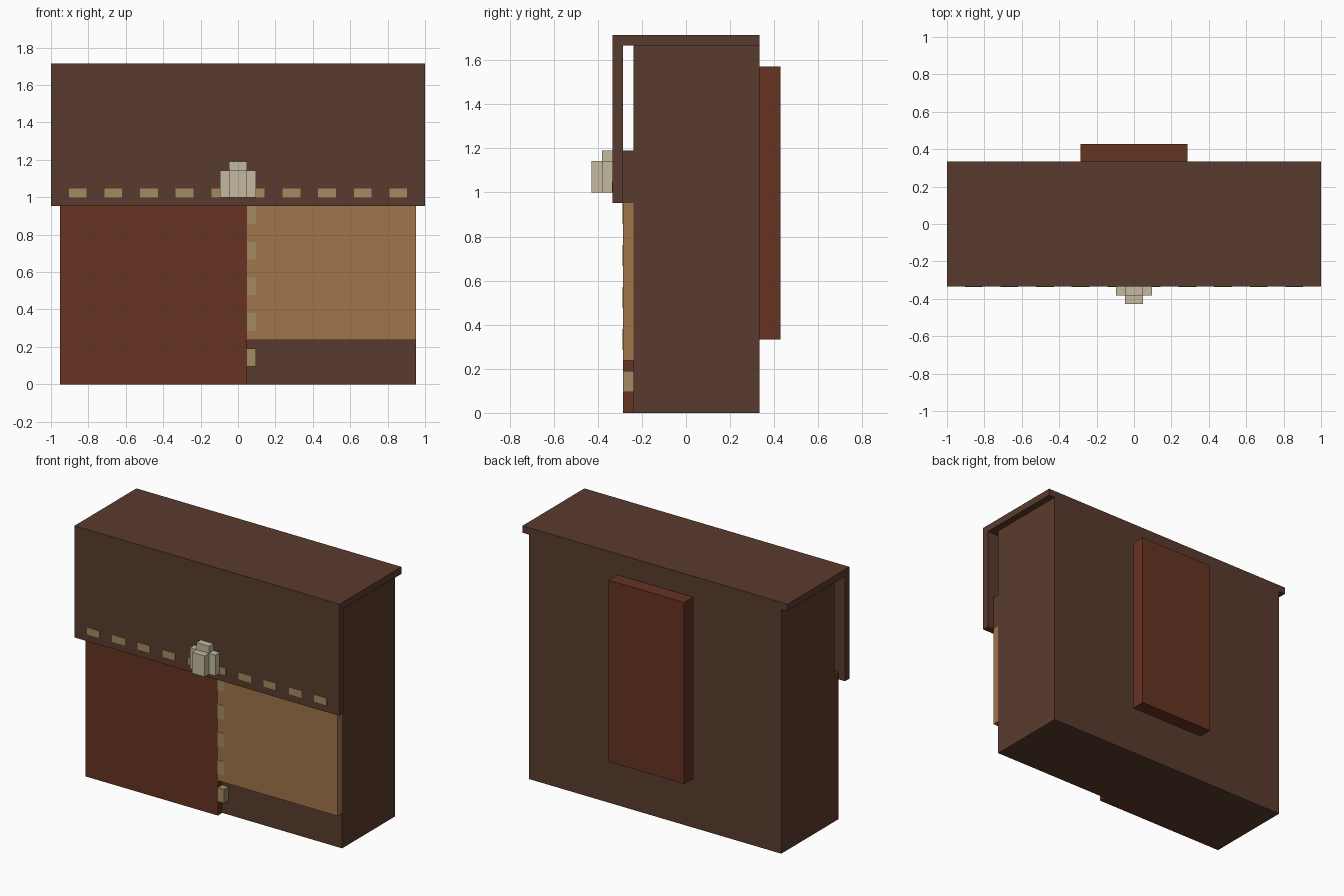
import bpy
import bmesh

U = 1 / 21  # one modelling unit: the lid is 42 units wide

if "Cube" in bpy.data.objects:
    bpy.data.objects.remove(bpy.data.objects["Cube"], do_unlink=True)


def material(name, rgb):
    """Flat material from 0-255 display colour, stored as linear values."""
    lin = [((c / 255 + 0.055) / 1.055) ** 2.4 for c in rgb] + [1.0]
    mat = bpy.data.materials.new(name)
    mat.use_nodes = True
    mat.diffuse_color = lin
    mat.node_tree.nodes["Principled BSDF"].inputs["Base Color"].default_value = lin
    return mat


dark_brown = material("dark brown leather", (90, 59, 46))
red_brown = material("red brown leather", (102, 51, 34))
tan = material("tan leather", (160, 117, 75))
thread = material("pale thread", (163, 138, 98))
metal = material("pale clasp metal", (195, 186, 160))


def finish(name, bm, mat):
    bmesh.ops.recalc_face_normals(bm, faces=bm.faces)
    mesh = bpy.data.meshes.new(name)
    bm.to_mesh(mesh)
    bm.free()
    mesh.materials.append(mat)
    obj = bpy.data.objects.new(name, mesh)
    bpy.context.collection.objects.link(obj)
    return obj


def boxes(name, mat, *ranges):
    """One object from boxes given as x, y and z ranges in units."""
    bm = bmesh.new()
    for spans in ranges:
        verts = bmesh.ops.create_cube(bm, size=1)["verts"]
        for v in verts:
            for i, (lo, hi) in enumerate(spans):
                v.co[i] = (hi if v.co[i] > 0 else lo) * U
    return finish(name, bm, mat)


# Main case
boxes("case_body", dark_brown, ((-20, 20), (-5, 7), (0, 35)))

# Lid and hanging front flap, one L-shaped profile run across the width
bm = bmesh.new()
profile = [(7, 35), (7, 36), (-7, 36), (-7, 20), (-6, 20), (-6, 35)]
face = bm.faces.new([bm.verts.new((-21 * U, y * U, z * U)) for y, z in profile])
extruded = bmesh.ops.extrude_face_region(bm, geom=[face])["geom"]
bmesh.ops.translate(bm, vec=(42 * U, 0, 0),
                    verts=[g for g in extruded if isinstance(g, bmesh.types.BMVert)])
finish("lid_and_flap", bm, dark_brown)

# Front panels behind the flap
boxes("front_right_panel", red_brown, ((-20, 1), (-6, -5), (0, 21)))
boxes("front_left_panel", tan, ((1, 20), (-6, -5), (5, 20)))
boxes("front_left_panel_top", dark_brown, ((1, 20), (-6, -5), (20, 25)))

# Raised back panel
boxes("back_panel", red_brown, ((-6, 6), (7, 9), (7, 33)))

# Stitches: a row along the flap and a column beside the panel seam
boxes("flap_stitches", thread,
      *[((x, x + 2), (-7.06, -6.9), (21, 22)) for x in range(-19, 18, 4)])
boxes("seam_stitches", thread,
      *[((1, 2), (-6.06, -5.9), (z, z + 2)) for z in range(6, 19, 4)])
boxes("lowest_seam_stitch", thread, ((1, 2), (-6, -5), (2, 4)))

# Stepped clasp
boxes("clasp", metal,
      ((-1, 1), (-9, -7), (21, 24)),
      ((-1, 1), (-8, -7), (24, 25)),
      *[((x, x + 1), (-8, -7), (21, 24)) for x in (-2, 1)])
